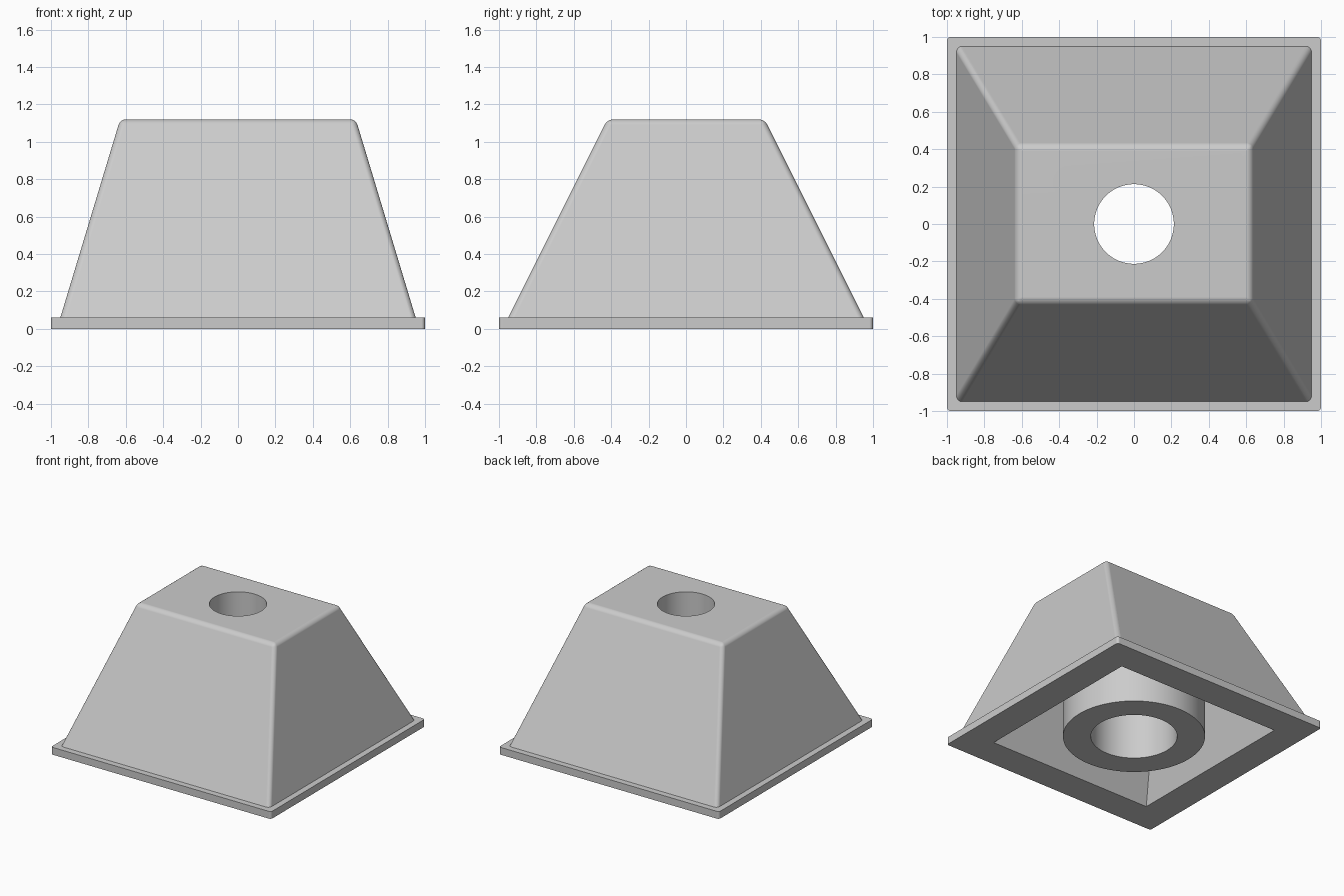
import bpy, bmesh, math

cube = bpy.data.objects.get("Cube")
if cube:
    bpy.data.objects.remove(cube, do_unlink=True)

grey = bpy.data.materials.new("light_grey")
grey.use_nodes = True
grey.diffuse_color = (0.6, 0.6, 0.6, 1)
grey.node_tree.nodes["Principled BSDF"].inputs["Base Color"].default_value = (0.6, 0.6, 0.6, 1)


def add_object(name, bm):
    bmesh.ops.recalc_face_normals(bm, faces=bm.faces)
    mesh = bpy.data.meshes.new(name)
    bm.to_mesh(mesh)
    bm.free()
    mesh.materials.append(grey)
    obj = bpy.data.objects.new(name, mesh)
    bpy.context.collection.objects.link(obj)
    return obj


def frustum(name, low, high, z0, z1, bevel=0, round_top=False):
    """Rectangular frustum from half sizes, with optional rounded edges."""
    bm = bmesh.new()
    rings = []
    for (hx, hy), z in ((low, z0), (high, z1)):
        rings.append([bm.verts.new((sx * hx, sy * hy, z))
                      for sx, sy in ((-1, -1), (1, -1), (1, 1), (-1, 1))])
        bm.faces.new(rings[-1])
    for i in range(4):
        j = (i + 1) % 4
        bm.faces.new((rings[0][i], rings[0][j], rings[1][j], rings[1][i]))
    if bevel:
        bottom = set(rings[0])
        top = set(rings[1])
        edges = [e for e in bm.edges if not set(e.verts) <= bottom
                 and (round_top or not set(e.verts) <= top)]
        bmesh.ops.bevel(bm, geom=edges, offset=bevel, segments=5,
                        profile=0.5, affect='EDGES')
    return add_object(name, bm)


def cylinder(name, radius, z0, z1):
    bm = bmesh.new()
    bmesh.ops.create_cone(bm, cap_ends=True, segments=96, radius1=radius,
                          radius2=radius, depth=z1 - z0)
    bmesh.ops.translate(bm, verts=bm.verts, vec=(0, 0, (z0 + z1) / 2))
    return add_object(name, bm)


def apply_modifier(obj, mod):
    bpy.context.view_layer.objects.active = obj
    bpy.ops.object.modifier_apply(modifier=mod.name)


def combine(obj, other, operation):
    mod = obj.modifiers.new(operation.lower(), 'BOOLEAN')
    mod.operation = operation
    mod.solver = 'EXACT'
    mod.object = other
    apply_modifier(obj, mod)
    bpy.data.objects.remove(other, do_unlink=True)


# Tapered body joined to its square base flange
body = frustum("tapered_housing", (0.965, 0.975), (0.63, 0.42), 0.01, 1.12, 0.03, True)
combine(body, frustum("base_flange", (1, 1), (1, 1), 0, 0.06, 0.02), 'UNION')

# Tapered cavity underneath, leaving the central tube standing
ceiling = 0.85
low, high = -0.02, ceiling
cavity = frustum("cavity_cutter",
                 tuple(0.75 - s * low for s in (0.3, 0.5)),
                 tuple(0.75 - s * high for s in (0.3, 0.5)), low, high)
combine(cavity, cylinder("tube_cutter", 0.535, -0.1, 1), 'DIFFERENCE')
combine(body, cavity, 'DIFFERENCE')

# Wide bore from below and narrow hole through the top
combine(body, cylinder("bore_cutter", 0.325, -0.1, 0.75), 'DIFFERENCE')
combine(body, cylinder("hole_cutter", 0.213, 0.6, 1.3), 'DIFFERENCE')

# Smooth rounded edges while the broad faces stay flat
bpy.ops.object.select_all(action='DESELECT')
body.select_set(True)
bpy.context.view_layer.objects.active = body
bpy.ops.object.shade_smooth_by_angle(angle=math.radians(30))
weighted = body.modifiers.new("weighted_normals", 'WEIGHTED_NORMAL')
weighted.keep_sharp = True
apply_modifier(body, weighted)
